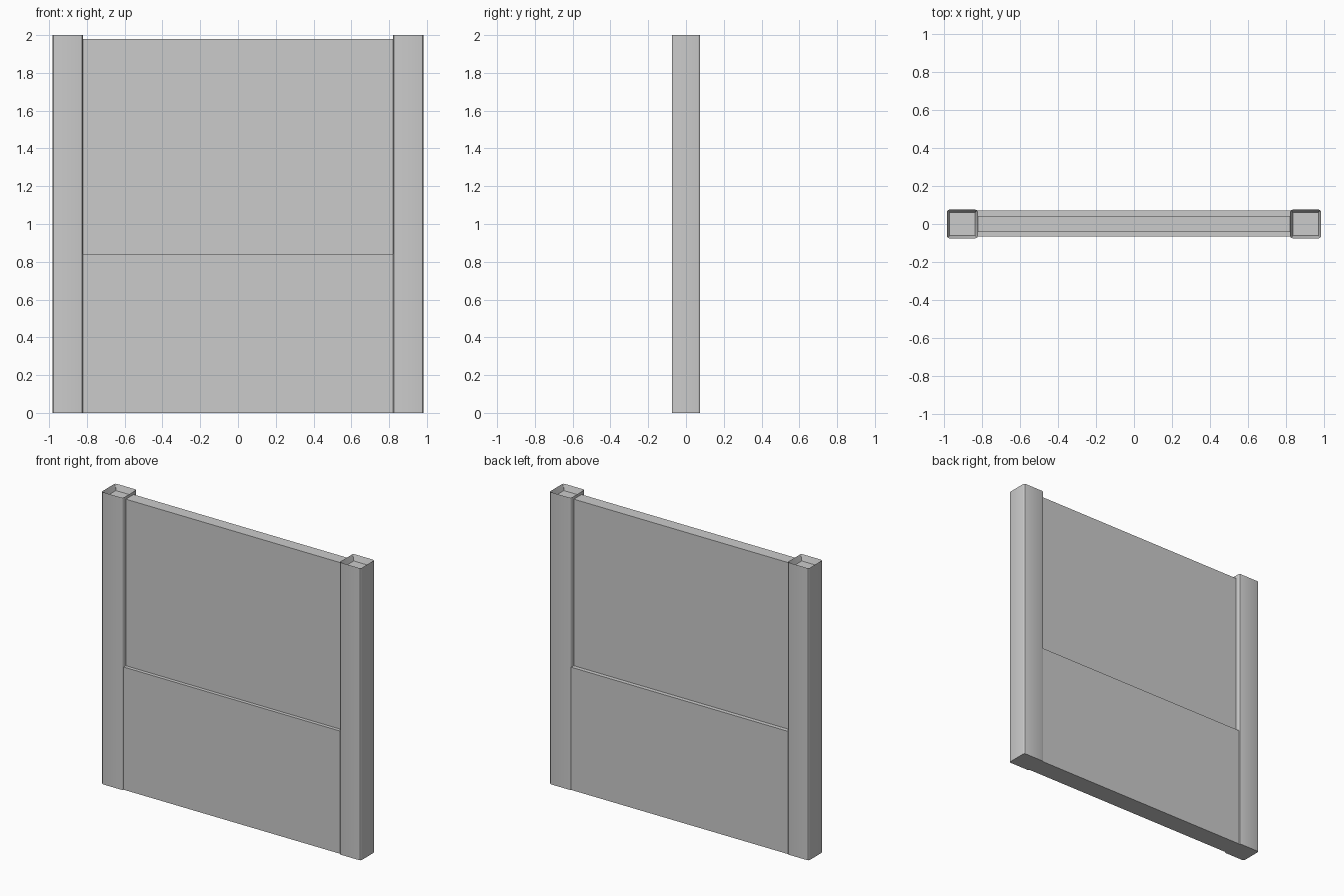
import bpy, bmesh
from mathutils import Matrix, Vector

cube = bpy.data.objects.get("Cube")
if cube:
    bpy.data.objects.remove(cube)

# One plain grey for the whole panel
grey = bpy.data.materials.new("light_grey")
grey.use_nodes = True
grey.diffuse_color = (0.6, 0.6, 0.6, 1)
grey.node_tree.nodes["Principled BSDF"].inputs["Base Color"].default_value = (0.6, 0.6, 0.6, 1)


def block(name, low, high, bevel, hollow=0):
    """Box from corner to corner, with rounded upright edges and an optional recess in the top."""
    low, high = Vector(low), Vector(high)
    bm = bmesh.new()
    place = Matrix.Translation((low + high) / 2) @ Matrix.Diagonal((high - low).to_4d())
    bmesh.ops.create_cube(bm, size=1, matrix=place)
    if bevel:
        upright = [e for e in bm.edges if abs(e.verts[0].co.z - e.verts[1].co.z) > 0.1]
        bmesh.ops.bevel(bm, geom=upright, offset=bevel, segments=3, profile=0.5, affect='EDGES')
    if hollow:
        bm.normal_update()
        top = [f for f in bm.faces if f.normal.z > 0.9]
        bmesh.ops.inset_region(bm, faces=top, thickness=0.014)
        for v in {v for f in top for v in f.verts}:
            v.co.z -= hollow
    mesh = bpy.data.meshes.new(name)
    bm.to_mesh(mesh)
    bm.free()
    mesh.materials.append(grey)
    obj = bpy.data.objects.new(name, mesh)
    bpy.context.collection.objects.link(obj)
    bpy.context.view_layer.objects.active = obj
    obj.select_set(True)
    bpy.ops.object.shade_smooth_by_angle()
    obj.select_set(False)
    return obj


# Side posts with shallow recessed tops
block("right_post", (-0.982, -0.075, 0), (-0.82, 0.075, 2), 0.012, 0.04)
block("left_post", (0.82, -0.075, 0), (0.982, 0.075, 2), 0.012, 0.04)

# Thick lower panel and thinner upper panel
block("lower_panel", (-0.825, -0.066, 0), (0.825, 0.07, 0.84), 0)
block("upper_panel", (-0.825, -0.042, 0.83), (0.825, 0.042, 1.98), 0)
